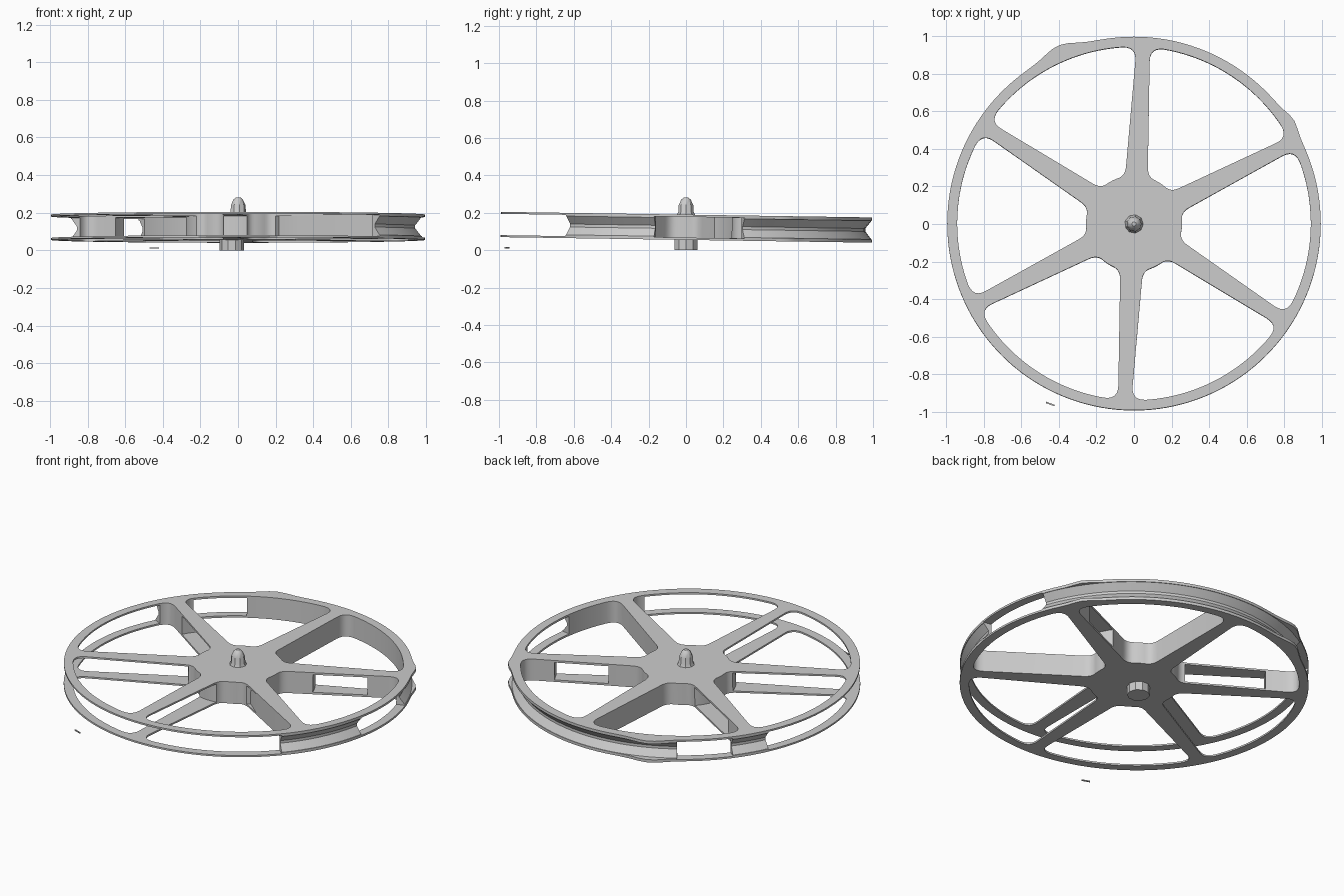
import bpy, bmesh, math
from math import sin, cos, radians, asin, exp
from mathutils import Vector

if "Cube" in bpy.data.objects:
    bpy.data.objects.remove(bpy.data.objects["Cube"])

ZB, ZT = 0.055, 0.19          # lower / upper face of the wheel
MID = (ZB + ZT) / 2
R_IN, R_HUB = 0.94, 0.255     # window outer arc, hub arc
SPOKES = [27 + 60 * i for i in range(6)]


def polar(r, a, side=0.0):
    """Point at distance r along direction a (radians), shifted sideways."""
    return Vector((r * cos(a) - side * sin(a), r * sin(a) + side * cos(a)))


def half_width(r):
    return 0.060 - 0.024 * (r - 0.25) / 0.67


def fillet(p, c, q, n=6):
    return [p * (1 - t) ** 2 + c * 2 * t * (1 - t) + q * t * t
            for t in [i / n for i in range(n + 1)]]


def arc(r, a, b, n):
    return [polar(r, a + (b - a) * i / n) for i in range(n + 1)]


def window(a_deg):
    """Rounded opening between one spoke and the next."""
    a, b = radians(a_deg), radians(a_deg + 60)
    fo, fi = 0.075, 0.045
    wo, wi = half_width(R_IN), half_width(R_HUB)
    ao, ai = asin(wo / R_IN), asin(wi / R_HUB)
    do, di = ao + fo / R_IN, ai + fi / R_HUB
    ro, ri = R_IN - fo, R_HUB + fi
    pts = arc(R_IN, a + do, b - do, 24)
    pts += fillet(pts[-1], polar(R_IN, b - ao), polar(ro, b, -half_width(ro)))[1:]
    hub = arc(R_HUB, b - di, a + di, 6)
    pts += fillet(polar(ri, b, -half_width(ri)), polar(R_HUB, b - ai), hub[0])
    pts += hub[1:]
    pts += fillet(hub[-1], polar(R_HUB, a + ai), polar(ri, a, half_width(ri)))[1:]
    pts += fillet(polar(ro, a, half_width(ro)), polar(R_IN, a + ao), pts[0])[:-1]
    return pts


def rim_radius(deg):
    """Outer edge with two small lumps."""
    return 0.993 + 0.035 * exp(-((deg - 113) / 6) ** 2) + 0.02 * exp(-((deg - 33) / 4) ** 2)


def add_object(name, bm):
    bmesh.ops.recalc_face_normals(bm, faces=bm.faces)
    me = bpy.data.meshes.new(name)
    bm.to_mesh(me)
    bm.free()
    ob = bpy.data.objects.new(name, me)
    bpy.context.collection.objects.link(ob)
    return ob


def sweep(name, profile, a, b, n):
    """Sweep an (r, z) profile round the z axis; closed when 360 degrees."""
    bm = bmesh.new()
    full = abs(b - a) >= 360
    rings = []
    for i in range(n if full else n + 1):
        t = radians(a + (b - a) * i / n)
        rings.append([bm.verts.new((r * cos(t), r * sin(t), z)) for r, z in profile])
    k = len(profile)
    for i in range(n):
        p, q = rings[i], rings[(i + 1) % len(rings)]
        for j in range(k):
            bm.faces.new((p[j], p[(j + 1) % k], q[(j + 1) % k], q[j]))
    if not full:
        bm.faces.new(rings[0])
        bm.faces.new(rings[-1])
    return add_object(name, bm)


def lathe(name, profile, n, loc=(0, 0, 0)):
    bm = bmesh.new()
    rings = [[bm.verts.new((loc[0] + r * cos(math.tau * i / n),
                            loc[1] + r * sin(math.tau * i / n), z)) for i in range(n)]
             for r, z in profile]
    for p, q in zip(rings, rings[1:]):
        for i in range(n):
            bm.faces.new((p[i], p[(i + 1) % n], q[(i + 1) % n], q[i]))
    bm.faces.new(rings[0])
    bm.faces.new(rings[-1])
    return add_object(name, bm)


# Wheel blank: disc outline with six windows, extruded
curve = bpy.data.curves.new("wheel_outline", 'CURVE')
curve.dimensions = '2D'
curve.fill_mode = 'BOTH'
curve.extrude = (ZT - ZB) / 2
outer = [polar(rim_radius(d), radians(d)) for d in [i * 2.5 for i in range(144)]]
for pts in [outer] + [window(s) for s in SPOKES]:
    sp = curve.splines.new('POLY')
    sp.points.add(len(pts) - 1)
    for p, v in zip(sp.points, pts):
        p.co = (v.x, v.y, 0, 1)
    sp.use_cyclic_u = True
tmp = bpy.data.objects.new("wheel_outline", curve)
bpy.context.collection.objects.link(tmp)
bpy.context.view_layer.update()
dg = bpy.context.evaluated_depsgraph_get()
bm = bmesh.new()
me = bpy.data.meshes.new_from_object(tmp.evaluated_get(dg))
bm.from_mesh(me)
bpy.data.objects.remove(tmp)
bmesh.ops.translate(bm, verts=bm.verts, vec=(0, 0, MID))
bmesh.ops.remove_doubles(bm, verts=bm.verts, dist=1e-5)
wheel = add_object("spoked_wheel", bm)

# Cutters: rim groove, then the hollow stretches between the two plates
cutters = [sweep("groove_cutter", [(0.957, MID - 0.008), (0.99, MID - 0.05), (1.1, MID - 0.05),
                                   (1.1, MID + 0.05), (0.99, MID + 0.05), (0.957, MID + 0.008)],
                 0, 360, 96)]
hollows = [(0.285, 1.12, 153.3, 319.5),   # open front left half
           (0.29, 0.75, 125, 160),        # inside of the back left spoke
           (0.85, 1.13, 122, 140.7),      # rim gap at back left
           (0.85, 1.14, -10, 18.3),       # rim gap at right
           (0.44, 0.75, 12, 42)]          # gap in the right spoke
for i, (r0, r1, a, b) in enumerate(hollows):
    e = 0.0105 + 0.0006 * i
    lo, hi = ZB + e, ZT - e
    cutters.append(sweep("hollow_cutter", [(r0, lo), (r1, lo), (r1, hi), (r0, hi)],
                         a, b, max(8, int((b - a) / 3))))
for c in cutters:
    m = wheel.modifiers.new("cut", 'BOOLEAN')
    m.operation = 'DIFFERENCE'
    m.solver = 'EXACT'
    m.object = c
bpy.context.view_layer.update()
dg = bpy.context.evaluated_depsgraph_get()
me = bpy.data.meshes.new_from_object(wheel.evaluated_get(dg))
wheel.modifiers.clear()
wheel.data = me
for c in cutters:
    bpy.data.objects.remove(c)
wheel.rotation_euler.x = -0.015   # the wheel sits slightly tilted

# Axle pin on top, boss underneath, loose sliver near the front
pin = lathe("axle_pin", [(0.052, 0.185), (0.042, 0.205), (0.04, 0.24), (0.026, 0.27), (0.012, 0.282)], 9)
boss = lathe("axle_boss", [(0.065, 0.0), (0.065, 0.06)], 10, (-0.033, 0, 0))
bm = bmesh.new()
bmesh.ops.create_cube(bm, size=1)
bmesh.ops.scale(bm, vec=(0.05, 0.008, 0.006), verts=bm.verts)
sliver = add_object("loose_sliver", bm)
sliver.location = (-0.445, -0.957, 0.013)
sliver.rotation_euler.z = -0.35

# Smooth shading with sharp edges
bpy.ops.object.select_all(action='DESELECT')
for ob in (wheel, pin, boss):
    ob.select_set(True)
bpy.context.view_layer.objects.active = wheel
bpy.ops.object.shade_smooth_by_angle(angle=radians(30))
